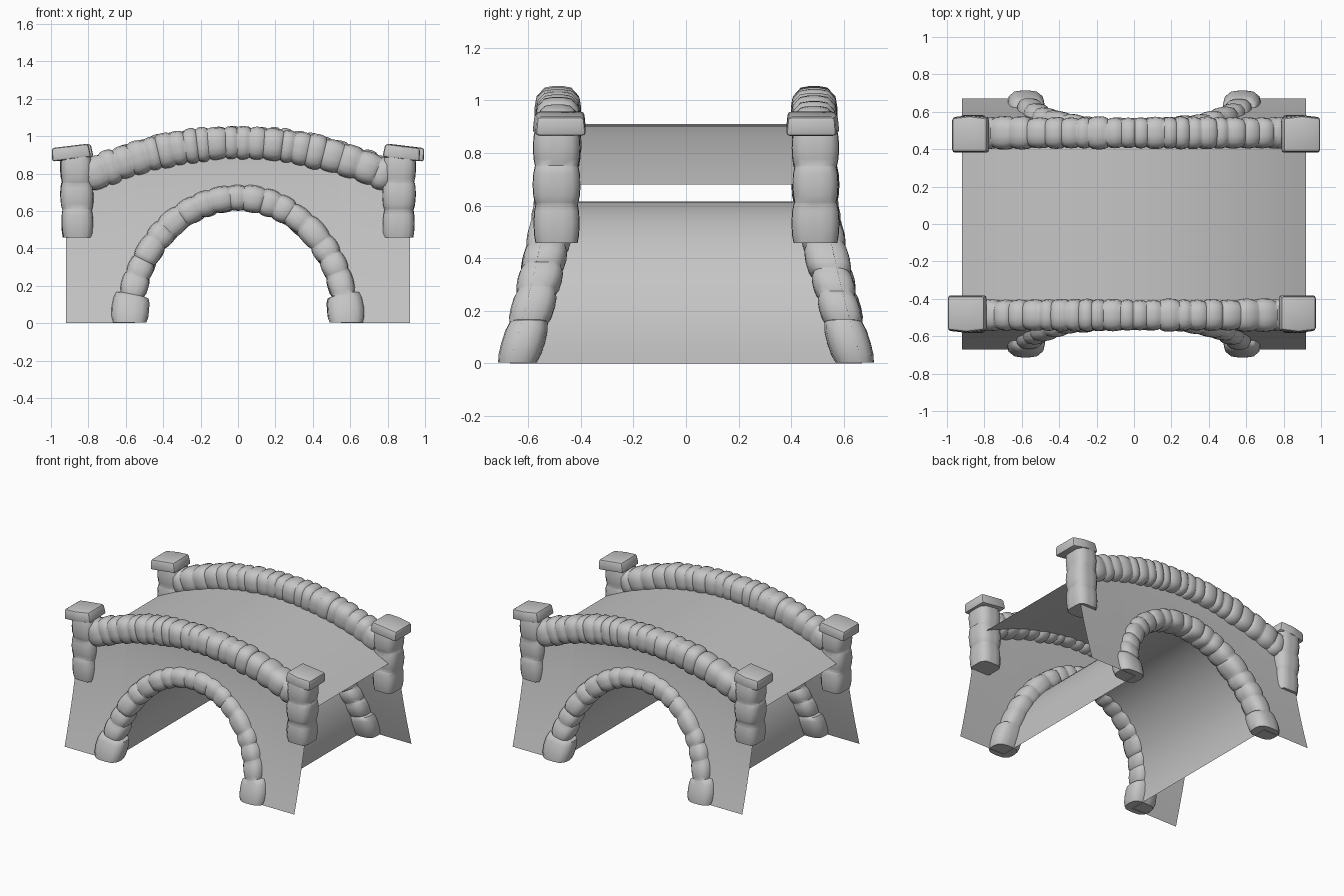
import bpy, bmesh, math, random
from mathutils import Vector, Matrix

random.seed(7)
if "Cube" in bpy.data.objects:
    bpy.data.objects.remove(bpy.data.objects["Cube"])

stone = bpy.data.materials.new("grey_stone")
stone.use_nodes = True
GREY = (0.56, 0.56, 0.56, 1)
stone.diffuse_color = GREY
stone.node_tree.nodes["Principled BSDF"].inputs["Base Color"].default_value = GREY

HALF_LENGTH = 0.92
ARCH_A, ARCH_B = 0.55, 0.615


def deck_z(x):
    return 0.91 - 0.23 * (x / HALF_LENGTH) ** 2


def wall_y(z):
    # side walls flare outward towards the ground
    return 0.49 + 0.18 * max(0, 1 - z / 0.9) ** 1.5


def finish(name, bm, angle=40):
    mesh = bpy.data.meshes.new(name)
    bm.to_mesh(mesh)
    bm.free()
    mesh.materials.append(stone)
    obj = bpy.data.objects.new(name, mesh)
    bpy.context.collection.objects.link(obj)
    bpy.ops.object.select_all(action='DESELECT')
    obj.select_set(True)
    bpy.context.view_layer.objects.active = obj
    bpy.ops.object.shade_smooth_by_angle(angle=math.radians(angle))
    return obj


def skin(bm, rows, closed=False):
    """Join successive rows of points with quads."""
    grid = [[bm.verts.new(p) for p in row] for row in rows]
    n = len(grid[0])
    for a, b in zip(grid, grid[1:]):
        for j in range(n if closed else n - 1):
            k = (j + 1) % n
            bm.faces.new((a[j], b[j], b[k], a[k]))
    return grid


def sheet(name, rows):
    bm = bmesh.new()
    skin(bm, rows)
    return finish(name, bm)


def stone_run(name, frame, sizes, half_n, half_b, groove=0.9, power=3.2, jitter=0.05):
    """Row of bulging stones: frame(t) gives centre, normal and side axis;
    sizes lists (length, scale) for each stone."""
    total = sum(s[0] for s in sizes)
    rows, start = [], 0
    for length, scale in sizes:
        grow_n = scale * random.uniform(1 - jitter, 1 + jitter)
        grow_b = random.uniform(1 - jitter, 1 + jitter)
        lean = random.uniform(-0.03, 0.03)
        for part, k in ((0.02, groove), (0.2, 0.99), (0.5, 1.02), (0.8, 0.99), (0.98, groove)):
            centre, normal, side = frame((start + part * length) / total)
            kn = k * grow_n * (1 + lean * (part - 0.5) * 2)
            ring = []
            for i in range(16):
                a = math.tau * (i + 0.5) / 16
                c, s = math.cos(a), math.sin(a)
                r = (abs(c) ** power + abs(s) ** power) ** (-1 / power)
                ring.append(centre + normal * (r * c * half_n * kn)
                            + side * (r * s * half_b * k * grow_b))
            rows.append(ring)
        start += length
    bm = bmesh.new()
    grid = skin(bm, rows, closed=True)
    bm.faces.new(grid[0])
    bm.faces.new(grid[-1])
    bmesh.ops.recalc_face_normals(bm, faces=bm.faces)
    return finish(name, bm, 50)


def random_sizes(count):
    return [(random.uniform(0.75, 1.3), 1) for _ in range(count)]


SIDE = Vector((0, 1, 0))


def arch_frame(t):
    a = math.pi * (1 - t)
    x, z = 0.58 * math.cos(a), 0.67 * math.sin(a)
    normal = Vector((math.cos(a) / 0.58, 0, math.sin(a) / 0.67)).normalized()
    return Vector((x, 0.028 - wall_y(z), z)), normal, SIDE


def parapet_frame(t):
    x = -0.81 + 1.62 * t
    normal = Vector((0.55 * x, 0, 1)).normalized()
    return Vector((x, -0.487, 0.965 - 0.28 * x * x)), normal, SIDE


def pillar_frame(s):
    def frame(t):
        return Vector((s * (0.857 + 0.008 * t), -0.492, 0.455 + 0.435 * t)), Vector((1, 0, 0)), SIDE
    return frame


def pillar_cap(name, s, x, half):
    # tilted, bevelled slab, narrower at the top and bowed on its outer face
    bm = bmesh.new()
    bmesh.ops.create_cube(bm, size=2)
    outer = [e for e in bm.edges if all(v.co.y < 0 for v in e.verts) and abs(e.verts[0].co.z - e.verts[1].co.z) < 1]
    bmesh.ops.subdivide_edges(bm, edges=outer, cuts=1)
    for v in bm.verts:
        if v.co.y < 0 and abs(v.co.x) > 0.5:
            v.co.y = -0.88
        k = 0.93 if v.co.z > 0 else 1
        v.co = Vector((v.co.x * half * k, v.co.y * 0.102 * k, v.co.z * 0.036))
    bmesh.ops.bevel(bm, geom=bm.edges[:], offset=0.014, segments=2, profile=0.5, affect='EDGES')
    move = Matrix.Translation((x, -0.482, 0.912)) @ Matrix.Rotation(s * 0.12, 4, 'Y')
    bmesh.ops.transform(bm, matrix=move, verts=bm.verts)
    return finish(name, bm, 30)


# Road deck
xs = [HALF_LENGTH * (i / 16 - 1) for i in range(33)]
sheet("road_deck", [[(x, f * wall_y(deck_z(x)), deck_z(x)) for f in (-1, 1)] for x in xs])

# Arch barrel under the deck
angles = [math.pi * i / 32 for i in range(33)]
arc = [(ARCH_A * math.cos(a), ARCH_B * math.sin(a)) for a in angles]
sheet("arch_barrel", [[(x, f * wall_y(z), z) for f in (-1, 1)] for x, z in arc])

# Flared side wall with the arch opening
columns = [(-HALF_LENGTH, 0)] + arc[::-1] + [(HALF_LENGTH, 0)]
wall_rows = []
for x, low in columns:
    heights = [low + (deck_z(x) - low) * j / 8 for j in range(9)]
    wall_rows.append([(x, -wall_y(z), z) for z in heights])
parts = [sheet("side_wall", wall_rows)]

# Stone ring around the arch, with wide foot stones
foot = [(1.35, 1.36)]
parts.append(stone_run("arch_stones", arch_frame, foot + random_sizes(17) + foot, 0.07, 0.08))

# Curved parapet of stones
parts.append(stone_run("parapet_stones", parapet_frame, random_sizes(21), 0.09, 0.084))

# Corner pillars and caps
for label, s, cap_x, cap_half in (("right", -1, -0.894, 0.105), ("left", 1, 0.876, 0.1)):
    body = [(1.1, 1), (1, 1.04), (1, 1.02)]
    parts.append(stone_run(label + "_pillar", pillar_frame(s), body, 0.083, 0.087,
                           groove=0.93, power=5, jitter=0.03))
    parts.append(pillar_cap(label + "_pillar_cap", s, cap_x, cap_half))

# The back side is the front side turned half way round
for part in parts:
    twin = part.copy()
    part.name = "front_" + part.name
    twin.name = "back_" + part.name.removeprefix("front_")
    twin.rotation_euler.z = math.pi
    bpy.context.collection.objects.link(twin)
